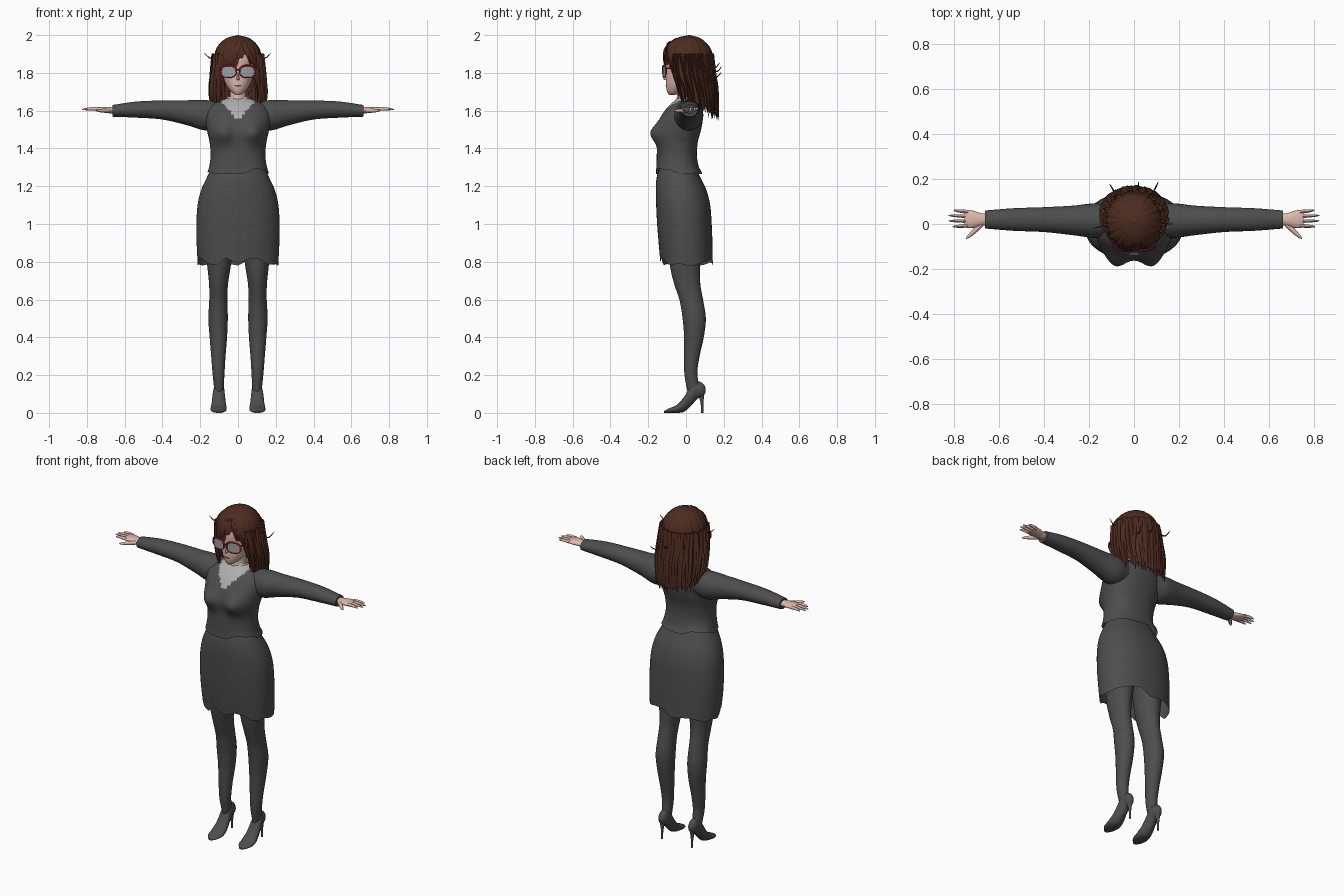
import bpy, bmesh, math, random
from mathutils import Vector

rng = random.Random(4)
cube = bpy.data.objects.get("Cube")
if cube:
    bpy.data.objects.remove(cube)


def material(name, *rgb):
    m = bpy.data.materials.new(name)
    m.use_nodes = True
    m.diffuse_color = (*rgb, 1)
    m.node_tree.nodes["Principled BSDF"].inputs["Base Color"].default_value = (*rgb, 1)
    return m


SUIT = material("charcoal cloth", .075, .075, .075)
SHIRT = material("pale grey shirt", .42, .42, .42)
SKIN = material("skin", .72, .48, .41)
HAIR = material("brown hair", .075, .025, .014)
LENS = material("grey lens", .33, .35, .35)
FRAME = material("crimson frame", .33, .01, .05)
LIPS = material("lip line", .3, .1, .09)
made = []


def grid(name, nu, nv, f, mat, closed=True, caps=False):
    """Surface through f(u, v), wrapped in u when closed."""
    bm = bmesh.new()
    cols = nu if closed else nu + 1
    rows = [[bm.verts.new(f(i / nu, j / nv)) for i in range(cols)] for j in range(nv + 1)]
    for a, b in zip(rows, rows[1:]):
        for i in range(nu):
            k = (i + 1) % cols
            bm.faces.new((a[i], a[k], b[k], b[i]))
    if caps:
        bm.faces.new(rows[0])
        bm.faces.new(rows[-1])
    bmesh.ops.recalc_face_normals(bm, faces=bm.faces)
    mesh = bpy.data.meshes.new(name)
    bm.to_mesh(mesh)
    bm.free()
    mesh.materials.append(mat)
    ob = bpy.data.objects.new(name, mesh)
    bpy.context.collection.objects.link(ob)
    made.append(ob)
    return ob


def sample(rows, t):
    """Smooth interpolation of rows keyed by their first value."""
    k = max(i for i in range(len(rows) - 1) if i == 0 or rows[i][0] <= t)
    p, q = rows[k], rows[k + 1]
    o, r = rows[max(k - 1, 0)], rows[min(k + 2, len(rows) - 1)]
    h = q[0] - p[0]
    s = min(max((t - p[0]) / h, 0), 1)
    out = []
    for a, b, c, d in zip(o[1:], p[1:], q[1:], r[1:]):
        m0, m1 = (c - a) / (q[0] - o[0]) * h, (d - b) / (r[0] - p[0]) * h
        out.append(b + s * (m0 + s * (3 * (c - b) - 2 * m0 - m1 + s * (2 * (b - c) + m0 + m1))))
    return out


def loft(name, rows, mat, axis="z", n=32, steps=36, power=1, warp=None, caps=True):
    """Rounded sections; each row is position, then low and high in the two other axes."""
    def f(u, v):
        t = rows[0][0] + v * (rows[-1][0] - rows[0][0])
        a0, a1, b0, b1 = sample(rows, t)
        c, s = math.cos(math.tau * u), math.sin(math.tau * u)
        c, s = (math.copysign(abs(k) ** power, k) for k in (c, s))
        a, b = (a0 + a1) / 2 + c * (a1 - a0) / 2, (b0 + b1) / 2 + s * (b1 - b0) / 2
        p = Vector({"z": (a, b, t), "x": (t, a, b), "y": (a, t, b)}[axis])
        return warp(p, u, v) if warp else p
    return grid(name, n, steps, f, mat, caps=caps)


def sym(*rows):
    return [(z, -w, w, y0, y1) for z, w, y0, y1 in rows]


def tube(name, pts, r, mat, flat=1, taper=True, n=8):
    """Tube along a smooth path, tapering to a point when asked."""
    path = [(i / (len(pts) - 1), *p) for i, p in enumerate(pts)]

    def f(u, v):
        p = Vector(sample(path, v))
        d = Vector(sample(path, min(v + .03, 1))) - Vector(sample(path, max(v - .03, 0)))
        side = d.cross(Vector((.1, 1, .05))).normalized()
        up = d.cross(side).normalized()
        k = r * (math.sqrt(max(1 - v ** 2, .002)) if taper else 1)
        a = math.tau * u
        return p + side * k * math.cos(a) + up * k * flat * math.sin(a)
    return grid(name, n, 14, f, mat, caps=True)


def ragged(depth, teeth, power):
    """Torn hem: lifts the start of a loft in uneven teeth."""
    lift = [depth * rng.random() ** power for _ in range(teeth + 1)]
    lift[-1] = lift[0]

    def warp(p, u, v):
        k = int(u * teeth)
        s = u * teeth - k
        p.z += (lift[k] * (1 - s) + lift[k + 1] * s) * max(0, 1 - v * 4)
        return p
    return warp


# Jacket body with bust
jacket_hem = ragged(.035, 18, 2)


def jacket_shape(p, u, v):
    if p.y < 0:
        for c in (-.085, .085):
            p.y -= .05 * math.exp(-((p.x - c) / .06) ** 2 - ((p.z - 1.48) / .06) ** 2)
    return jacket_hem(p, u, v)


jacket = loft("jacket", sym((1.265, .163, -.16, .085), (1.3, .153, -.157, .068), (1.36, .145, -.155, .058),
                            (1.43, .15, -.15, .062), (1.5, .165, -.148, .08), (1.56, .172, -.135, .09),
                            (1.61, .16, -.105, .09), (1.645, .115, -.07, .08), (1.665, .06, -.045, .06)),
              SUIT, n=72, steps=56, power=.88, warp=jacket_shape, caps=False)
jacket.data.materials.append(SHIRT)
for face in jacket.data.polygons:
    c = face.center
    if c.y < .02 and abs(c.x) < (c.z - 1.55) * .9 and c.z > 1.55:
        face.material_index = 1

# Skirt
loft("skirt", sym((.78, .213, -.135, .142), (.9, .219, -.145, .14), (1, .22, -.153, .136), (1.1, .214, -.158, .128),
                  (1.18, .195, -.16, .108), (1.25, .163, -.155, .075), (1.3, .14, -.14, .05)),
     SUIT, n=72, steps=30, power=.9, warp=ragged(.055, 24, 3), caps=False)

# Neck, collar and head
loft("neck", sym((1.6, .055, -.06, .055), (1.66, .045, -.05, .05), (1.73, .04, -.045, .05)), SKIN, steps=8)
loft("collar", sym((1.625, .078, -.07, .07), (1.65, .066, -.055, .062), (1.675, .058, -.038, .06)), SHIRT,
     steps=6, caps=False)
loft("head", sym((1.683, .012, -.09, -.06), (1.7, .036, -.1, -.01), (1.73, .06, -.106, .04), (1.77, .076, -.106, .07),
                 (1.82, .086, -.105, .09), (1.88, .088, -.105, .1), (1.94, .07, -.08, .09), (1.975, .02, -.02, .04)), SKIN)
loft("nose", sym((1.762, .009, -.113, -.09), (1.768, .008, -.12, -.09), (1.8, .003, -.108, -.09)), SKIN, n=12, steps=8)
loft("mouth", [(-.016, -.107, -.1, 1.731, 1.733), (0, -.11, -.1, 1.729, 1.734), (.016, -.107, -.1, 1.731, 1.733)],
     LIPS, axis="x", n=8, steps=8)

# Glasses
def rim_point(side, a, k=1):
    x = side * (.05 + .041 * k * math.copysign(abs(math.cos(a)) ** .8, math.cos(a)))
    z = 1.807 + .032 * k * math.copysign(abs(math.sin(a)) ** .8, math.sin(a))
    return Vector((x, -.122 + 2 * x * x, z))


for side, tag in ((1, "left"), (-1, "right")):
    grid(tag + "_lens", 32, 4, lambda u, v: rim_point(side, math.tau * u, .02 + .98 * v), LENS)

    def rim(u, v):
        c = rim_point(side, math.tau * u)
        b = math.tau * v
        out = (c - rim_point(side, 0, 0)).normalized()
        r = .005 if math.sin(math.tau * u) > -.2 else .0025
        return c + out * r * math.cos(b) + Vector((0, r * math.sin(b), 0))
    grid(tag + "_rim", 32, 8, rim, FRAME)
    tube(tag + "_temple", [(side * .093, -.105, 1.825), (side * .098, -.04, 1.825), (side * .095, .03, 1.815)],
         .004, FRAME, taper=False)
tube("bridge", [(-.012, -.122, 1.815), (0, -.124, 1.818), (.012, -.122, 1.815)], .004, FRAME, taper=False)

# Hair: one shell open at the face, swept fringe, loose locks
HEAD_HAIR = [(1.52, .125, .03, .17), (1.6, .138, -.05, .17), (1.7, .143, -.082, .165), (1.8, .133, -.105, .152),
             (1.88, .125, -.115, .143), (1.93, .112, -.106, .128), (1.965, .085, -.08, .1), (1.988, .05, -.04, .065),
             (2, .002, .015, .02)]


def hair_point(a, z, grow=1):
    w, y0, y1 = sample(HEAD_HAIR, z)
    k = grow * (1 + .015 * math.sin(19 * a) + .01 * math.sin(31 * a + 1))
    return Vector((w * k * math.sin(a), (y0 + y1) / 2 - (y1 - y0) / 2 * k * math.cos(a), z))


tips = [rng.uniform(0, .04) for _ in range(121)]


def back_hair(u, v):
    back = math.sin(math.pi * u)
    end = 1.66 - .095 * back + tips[round(u * 120)] * (1 if round(u * 120) % 3 else 0)
    z = 2 - (2 - end) * v ** 1.5
    gap = .8 * min(max((1.92 - z) / .06, 0), 1)
    return hair_point(gap + (math.tau - 2 * gap) * u, z)


grid("back_hair", 120, 40, back_hair, HAIR, closed=False)


def fringe(u, v):
    a = -1.2 + 2.4 * u
    part = .25
    drop = .16 * min(abs(a - part) / 1.0, 1) ** .8
    end = 1.905 - drop + .012 * math.sin(23 * a)
    return hair_point(a, 1.985 - (1.985 - end) * v, 1.035)


grid("fringe", 60, 18, fringe, HAIR, closed=False)
for i, a in enumerate((-1, -.8, -.6, -.42, -.25, .62, .8, 1)):
    end = 1.9 - .13 * abs(a - .2)
    tube(f"fringe_lock_{i}", [hair_point(.15 + (a - .15) * s, 1.975 - (1.975 - end) * s, 1.03)
                              for s in (.1, .4, .7, 1)], .013, HAIR, flat=.4)
for i in range(34):
    a = .85 + (math.tau - 1.7) * i / 33
    end = 1.63 - .04 * (1 - math.cos(a)) + rng.uniform(-.015, .02)
    tube(f"long_lock_{i}", [hair_point(a + rng.uniform(-.06, .06), z, 1.01) for z in (1.9, 1.8, 1.7, end)],
         .016, HAIR, flat=.4)
for i, (x, y, z, dx, dy) in enumerate([(-.11, 0, 1.89, -.07, -.02), (.11, 0, 1.89, .065, 0), (.08, .13, 1.79, .03, .06),
                                       (-.08, .13, 1.84, -.03, .05), (.02, .14, 1.82, 0, .05), (-.12, .05, 1.74, -.04, .02)]):
    tube(f"flyaway_{i}", [(x, y, z), (x + dx * .5, y + dy * .5, z - .012), (x + dx, y + dy, z + .015)], .004, HAIR)

# Limbs, mirrored across x
for side, tag in ((1, "left"), (-1, "right")):
    def mirror(p, u=0, v=0):
        return Vector((p[0] * side, p[1], p[2]))

    loft(tag + "_sleeve", [(.1, -.05, .08, 1.51, 1.645), (.17, -.062, .092, 1.495, 1.656), (.27, -.05, .082, 1.523, 1.655),
                           (.4, -.036, .075, 1.553, 1.654), (.54, -.03, .07, 1.563, 1.648), (.665, -.02, .06, 1.568, 1.63)],
         SUIT, axis="x", warp=mirror)
    loft(tag + "_palm", [(.64, -.005, .045, 1.583, 1.618), (.68, -.008, .048, 1.586, 1.62), (.72, -.018, .06, 1.592, 1.62),
                         (.755, -.016, .064, 1.598, 1.617)], SKIN, axis="x", n=20, steps=12, warp=mirror)
    for i, (root, tip, reach) in enumerate([(-.008, -.012, .808), (.013, .014, .828), (.034, .038, .828), (.054, .062, .805)]):
        tube(f"{tag}_finger_{i}", [mirror(p) for p in ((.74, root, 1.608), (.78, (root + tip) / 2, 1.61), (reach, tip, 1.606))],
             .0095, SKIN, flat=.85)
    tube(tag + "_thumb", [mirror(p) for p in ((.68, 0, 1.6), (.715, -.035, 1.6), (.748, -.066, 1.6))], .012, SKIN)

    loft(tag + "_leg", [(.1, .077, .123, .01, .085), (.2, .072, .134, -.008, .06), (.3, .066, .142, -.01, .072),
                        (.4, .058, .15, -.01, .094), (.5, .054, .157, -.018, .105), (.6, .056, .152, -.035, .09),
                        (.68, .053, .153, -.062, .076), (.78, .038, .163, -.085, .075), (.95, .015, .18, -.1, .09)],
         SUIT, warp=mirror)
    loft(tag + "_shoe", [(-.117, .09, .116, 0, .01), (-.09, .068, .138, 0, .024), (-.05, .06, .145, 0, .042),
                         (-.01, .064, .14, .006, .085), (.03, .07, .134, .04, .15), (.06, .073, .127, .075, .168),
                         (.09, .078, .122, .088, .155), (.104, .092, .108, .11, .135)], SUIT, axis="y", warp=mirror)
    loft(tag + "_heel", [(0, .094, .106, .08, .092), (.05, .093, .107, .077, .092), (.12, .082, .118, .06, .1)],
         SUIT, n=14, steps=10, warp=mirror)

# Soft shading with crisp cap edges
bpy.ops.object.select_all(action="DESELECT")
for ob in made:
    ob.select_set(True)
bpy.context.view_layer.objects.active = made[0]
bpy.ops.object.shade_smooth_by_angle(angle=math.radians(50))
